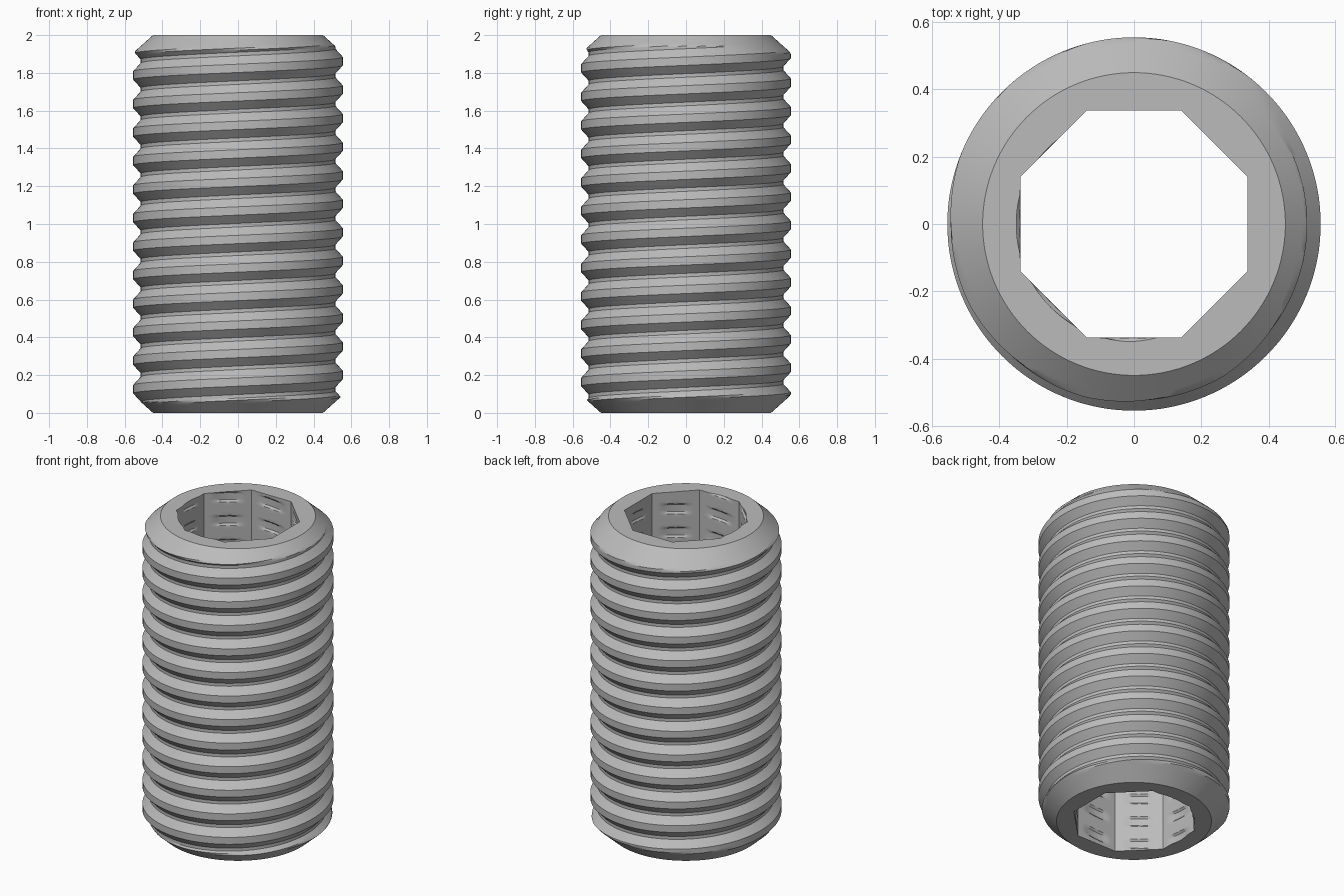
import bpy, bmesh, math

cube = bpy.data.objects.get("Cube")
if cube:
    bpy.data.objects.remove(cube)

HEIGHT, PITCH, COLS = 2.0, 0.151, 128
CREST, ROOT = 0.555, 0.515
CREST_H, FLANK_H = 0.044, 0.044
APOTHEM, END_R = 0.338, 0.45
TAU = 2 * math.pi

steel = bpy.data.materials.new("grey steel")
steel.use_nodes = True
colour = (0.5, 0.5, 0.5, 1)
steel.diffuse_color = colour
steel.node_tree.nodes["Principled BSDF"].inputs["Base Color"].default_value = colour


def thread(z, a, crest_z):
    """Radius of the trapezoid thread; crest_z is a crest height at angle zero."""
    d = z - crest_z - PITCH * a / TAU
    d = abs((d + PITCH / 2) % PITCH - PITCH / 2)
    t = min(max((d - CREST_H / 2) / FLANK_H, 0), 1)
    return CREST + (ROOT - CREST) * t


def outer_radius(z, a):
    # thread trimmed by the chamfers at both ends
    return min(thread(z, a, OUT_Z), END_R + 1.12 * min(z, HEIGHT - z))


def inner_radius(z, a):
    # octagonal bore with shallow helical dents
    sector = TAU / 8
    off = (a + sector / 2) % sector - sector / 2
    return max(APOTHEM / math.cos(off), thread(z, a, IN_Z) - 0.205)


OUT_Z = 1.862
IN_Z = HEIGHT - PITCH * 215 / 360


def point(radius, z, a):
    z = min(max(z, 0), HEIGHT)
    r = radius(z, a)
    return (r * math.cos(a), r * math.sin(a), z)


def helical_wall(bm, radius, crest_z):
    """Grid whose rows follow the helix, flattened against both ends."""
    stops = [-CREST_H / 2, CREST_H / 2, CREST_H / 2 + FLANK_H,
             PITCH - CREST_H / 2 - FLANK_H, PITCH - CREST_H / 2]
    turn = [lo + (hi - lo) * k / 4 for lo, hi in zip(stops, stops[1:]) for k in range(4)]
    base = crest_z % PITCH
    rows = [base + n * PITCH + t for n in range(-3, int(HEIGHT / PITCH) + 3) for t in turn]
    angles = [TAU * c / COLS for c in range(COLS + 1)]
    grid = [[bm.verts.new(point(radius, z + PITCH * a / TAU, a)) for a in angles] for z in rows]
    for low, high in zip(grid, grid[1:]):
        for c in range(COLS):
            quad = (low[c], low[c + 1], high[c + 1], high[c])
            if max(v.co.z for v in quad) - min(v.co.z for v in quad) > 1e-6:
                bm.faces.new(quad)


bm = bmesh.new()
helical_wall(bm, outer_radius, OUT_Z)
helical_wall(bm, inner_radius, IN_Z)

# Flat ring at each end
for z in (0, HEIGHT):
    for c in range(COLS):
        a, b = TAU * c / COLS, TAU * (c + 1) / COLS
        corners = [(outer_radius, a), (outer_radius, b), (inner_radius, b), (inner_radius, a)]
        bm.faces.new([bm.verts.new(point(rad, z, ang)) for rad, ang in corners])

bmesh.ops.remove_doubles(bm, verts=bm.verts, dist=1e-5)
bmesh.ops.delete(bm, geom=[v for v in bm.verts if not v.link_faces], context="VERTS")
bmesh.ops.recalc_face_normals(bm, faces=bm.faces)

mesh = bpy.data.meshes.new("threaded_sleeve")
bm.to_mesh(mesh)
bm.free()
mesh.materials.append(steel)
sleeve = bpy.data.objects.new("threaded_sleeve", mesh)
bpy.context.collection.objects.link(sleeve)
bpy.context.view_layer.objects.active = sleeve
sleeve.select_set(True)
bpy.ops.object.shade_smooth_by_angle(angle=math.radians(25))
